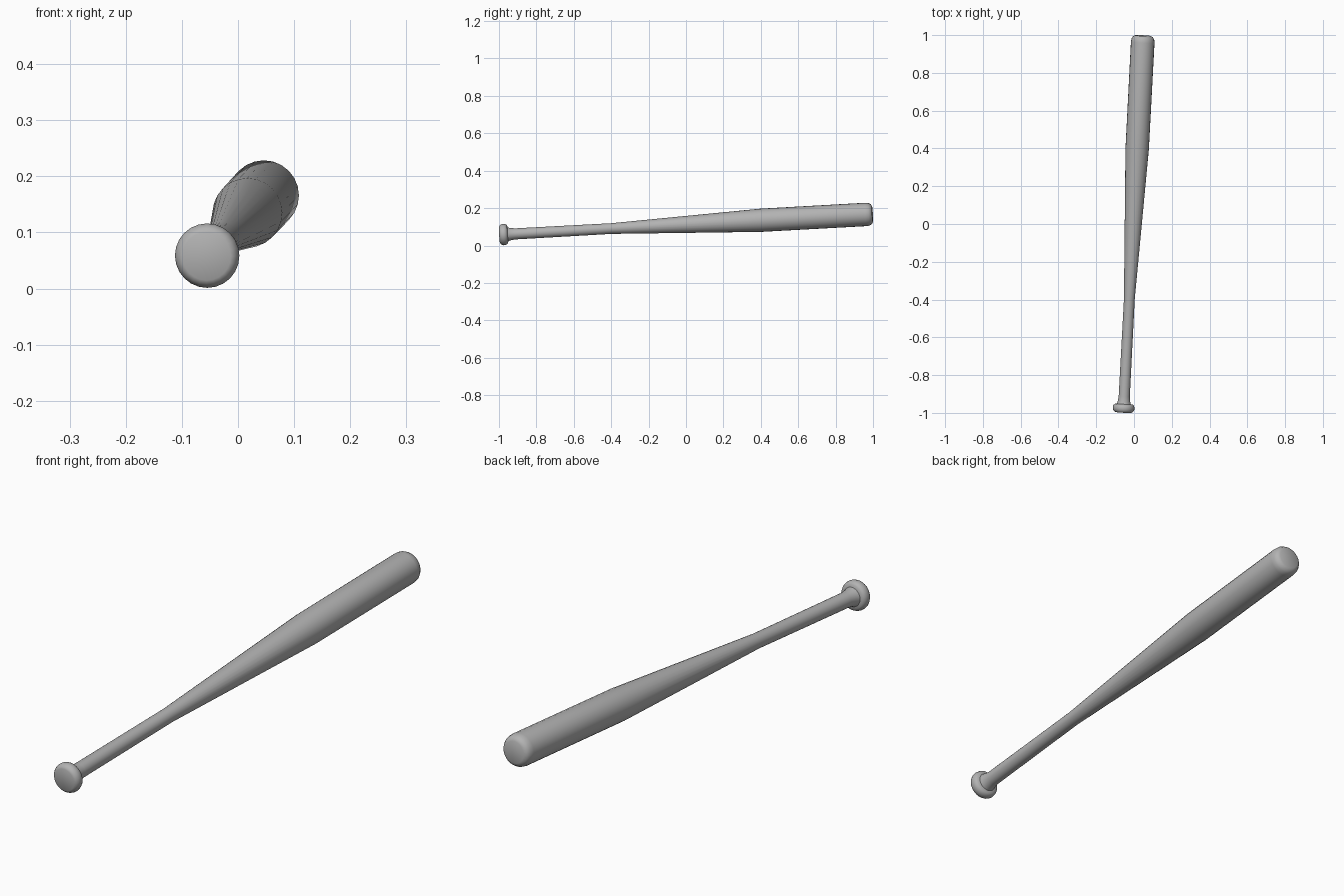
import bpy, bmesh, math
from mathutils import Vector

if "Cube" in bpy.data.objects:
    bpy.data.objects.remove(bpy.data.objects["Cube"])

SIDES = 24
gray = bpy.data.materials.new("plain_gray")
gray.diffuse_color = (0.45, 0.45, 0.45, 1)
gray.use_nodes = True
gray.node_tree.nodes["Principled BSDF"].inputs["Base Color"].default_value = gray.diffuse_color

# Tilted centre line, from the knob end to the barrel end
start = Vector((-0.056, -0.997, 0.0575))
end = Vector((0.048, 0.997, 0.168))
axis = (end - start).normalized()
turn = axis.to_track_quat('Z', 'Y')
length = (end - start).length


def lathe(name, profile):
    """Revolve (distance, radius) points around the centre line, with flat caps."""
    bm = bmesh.new()
    rings = []
    for d, r in profile:
        rings.append([bm.verts.new((r * math.cos(2 * math.pi * i / SIDES),
                                    r * math.sin(2 * math.pi * i / SIDES), d))
                      for i in range(SIDES)])
    for a, b in zip(rings, rings[1:]):
        for i in range(SIDES):
            j = (i + 1) % SIDES
            bm.faces.new((a[i], a[j], b[j], b[i]))
    bm.faces.new(rings[0][::-1])
    bm.faces.new(rings[-1])
    mesh = bpy.data.meshes.new(name)
    bm.to_mesh(mesh)
    bm.free()
    mesh.materials.append(gray)
    obj = bpy.data.objects.new(name, mesh)
    bpy.context.collection.objects.link(obj)
    obj.rotation_mode = 'QUATERNION'
    obj.rotation_quaternion = turn
    obj.location = start
    bpy.ops.object.select_all(action='DESELECT')
    obj.select_set(True)
    bpy.context.view_layer.objects.active = obj
    bpy.ops.object.shade_smooth_by_angle(angle=math.radians(35))


# Bat in one piece: rounded knob, flared handle, taper, barrel, rounded tip
lathe("bat", [
    (0.0, 0.043), (0.004, 0.050), (0.011, 0.055), (0.020, 0.0575),
    (0.030, 0.0565), (0.038, 0.053), (0.043, 0.047), (0.045, 0.037),
    (0.058, 0.033), (0.085, 0.0295),
    (0.60, 0.0285), (1.40, 0.062),
    (length - 0.035, 0.0625), (length - 0.018, 0.060),
    (length - 0.006, 0.053), (length, 0.042),
])
